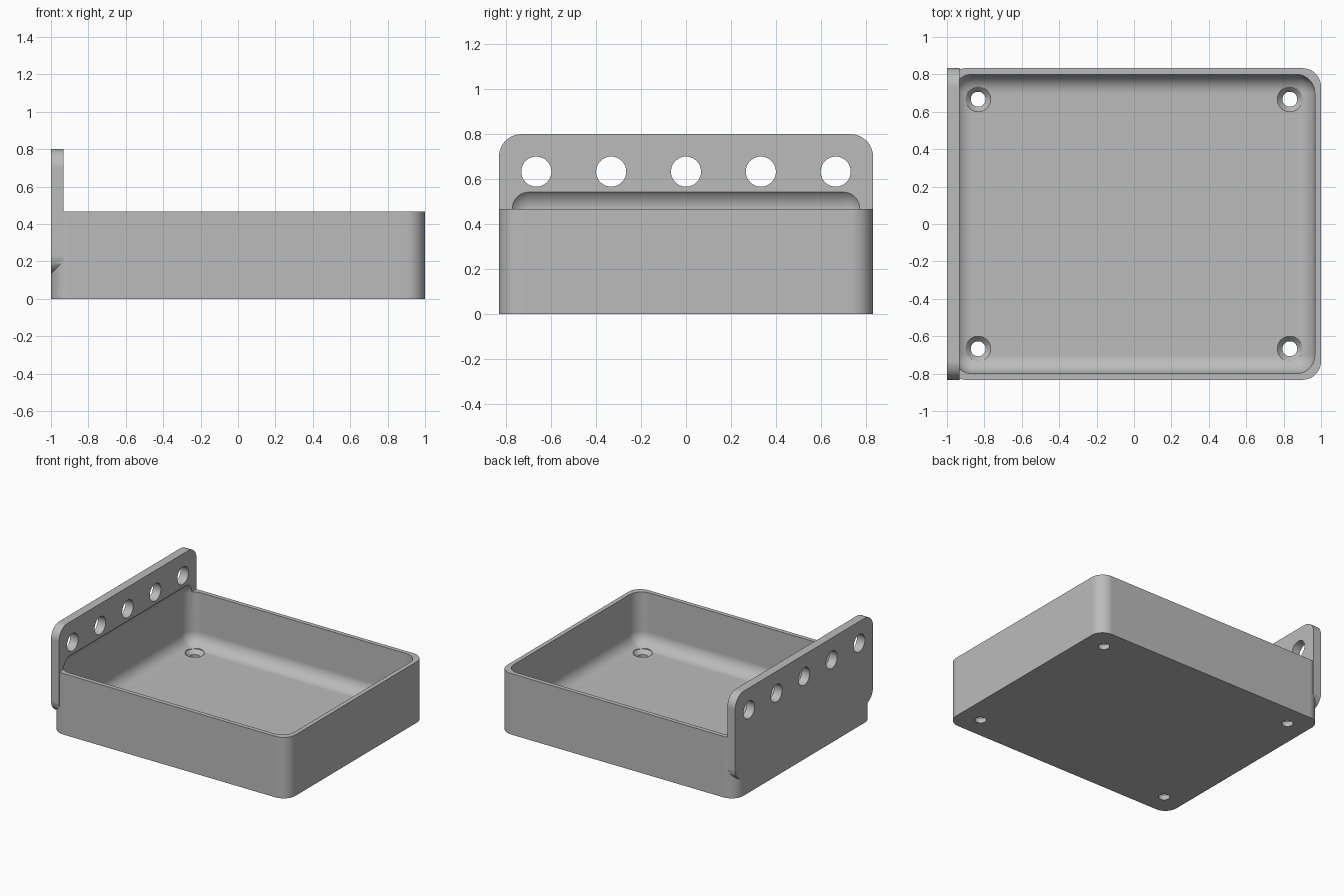
import bpy, bmesh, math
from mathutils import Matrix, Vector

cube = bpy.data.objects.get("Cube")
if cube:
    bpy.data.objects.remove(cube, do_unlink=True)

grey = bpy.data.materials.new("plain grey")
grey.use_nodes = True
colour = (0.5, 0.5, 0.5, 1)
grey.diffuse_color = colour
grey.node_tree.nodes["Principled BSDF"].inputs["Base Color"].default_value = colour

ROUND = 0.1          # shared fillet radius
WALL = 1 / 30        # wall thickness
FLOOR = PLATE = 2 * WALL
HALF_Y = 0.833


def finish(name, bm):
    mesh = bpy.data.meshes.new(name)
    bmesh.ops.recalc_face_normals(bm, faces=bm.faces)
    bm.to_mesh(mesh)
    bm.free()
    mesh.materials.append(grey)
    obj = bpy.data.objects.new(name, mesh)
    bpy.context.collection.objects.link(obj)
    return obj


def rounded_box(name, low, high, axes):
    """Box whose edges running along the given axes are filleted."""
    low, high = Vector(low), Vector(high)
    bm = bmesh.new()
    bmesh.ops.create_cube(bm, size=1)
    for v in bm.verts:
        v.co = Vector([(low[i] + high[i]) / 2 + v.co[i] * (high[i] - low[i]) for i in range(3)])
    edges = []
    for e in bm.edges:
        d = e.verts[1].co - e.verts[0].co
        if any(abs(d[a]) > 1e-4 for a in axes):
            edges.append(e)
    bmesh.ops.bevel(bm, geom=edges, offset=ROUND, segments=12, profile=0.5, affect='EDGES')
    return finish(name, bm)


def turned(name, profile, place):
    """Solid of revolution from (radius, height) pairs, moved by a matrix."""
    bm = bmesh.new()
    n = 40
    rings = [[bm.verts.new(place @ Vector((r * math.cos(math.tau * k / n),
                                           r * math.sin(math.tau * k / n), h)))
              for k in range(n)] for r, h in profile]
    for a, b in zip(rings, rings[1:]):
        for k in range(n):
            bm.faces.new((a[k], a[(k + 1) % n], b[(k + 1) % n], b[k]))
    bm.faces.new(rings[0][::-1])
    bm.faces.new(rings[-1])
    return finish(name, bm)


def combine(target, tool, operation):
    mod = target.modifiers.new(operation.lower(), 'BOOLEAN')
    mod.operation = operation
    mod.solver = 'EXACT'
    mod.object = tool
    bpy.context.view_layer.objects.active = target
    bpy.ops.object.modifier_apply(modifier=mod.name)
    bpy.data.objects.remove(tool, do_unlink=True)


# Tray block with rounded upright corners
tray = rounded_box("tray_with_mounting_plate", (-1, -HALF_Y, 0), (1, HALF_Y, 14 * WALL), (2,))

# Mounting plate on the side, rounded in its own plane
plate = rounded_box("mounting_plate", (-1, -HALF_Y, 4 * WALL),
                    (-1 + PLATE, HALF_Y, 24 * WALL), (0,))
combine(tray, plate, 'UNION')

# Fully filleted cavity, which also scoops into the plate
cavity = rounded_box("cavity_cutter", (WALL - 1, WALL - HALF_Y, FLOOR),
                     (1 - WALL, HALF_Y - WALL, 17 * WALL + 0.001), (0, 1, 2))
combine(tray, cavity, 'DIFFERENCE')

# Row of holes through the plate
for i in range(-2, 3):
    place = Matrix.Translation((-1, i / 3, 19 * WALL)) @ Matrix.Rotation(math.pi / 2, 4, 'Y')
    hole = turned("plate_hole_cutter", [(0.067, -0.1), (0.067, 0.2)], place)
    combine(tray, hole, 'DIFFERENCE')

# Countersunk screw holes in the floor corners
for sx in (-1, 1):
    for sy in (-1, 1):
        place = Matrix.Translation((sx * 0.833, sy * 0.667, 0))
        hole = turned("screw_hole_cutter",
                      [(0.04, -0.1), (0.04, 0.037), (0.067, FLOOR), (0.067, 0.12)], place)
        combine(tray, hole, 'DIFFERENCE')

# Smooth fillets, crisp edges, flat broad faces
bpy.ops.object.select_all(action='DESELECT')
tray.select_set(True)
bpy.context.view_layer.objects.active = tray
bpy.ops.object.shade_smooth_by_angle(angle=math.radians(30))
weighted = tray.modifiers.new("flat_faces", 'WEIGHTED_NORMAL')
weighted.keep_sharp = True
